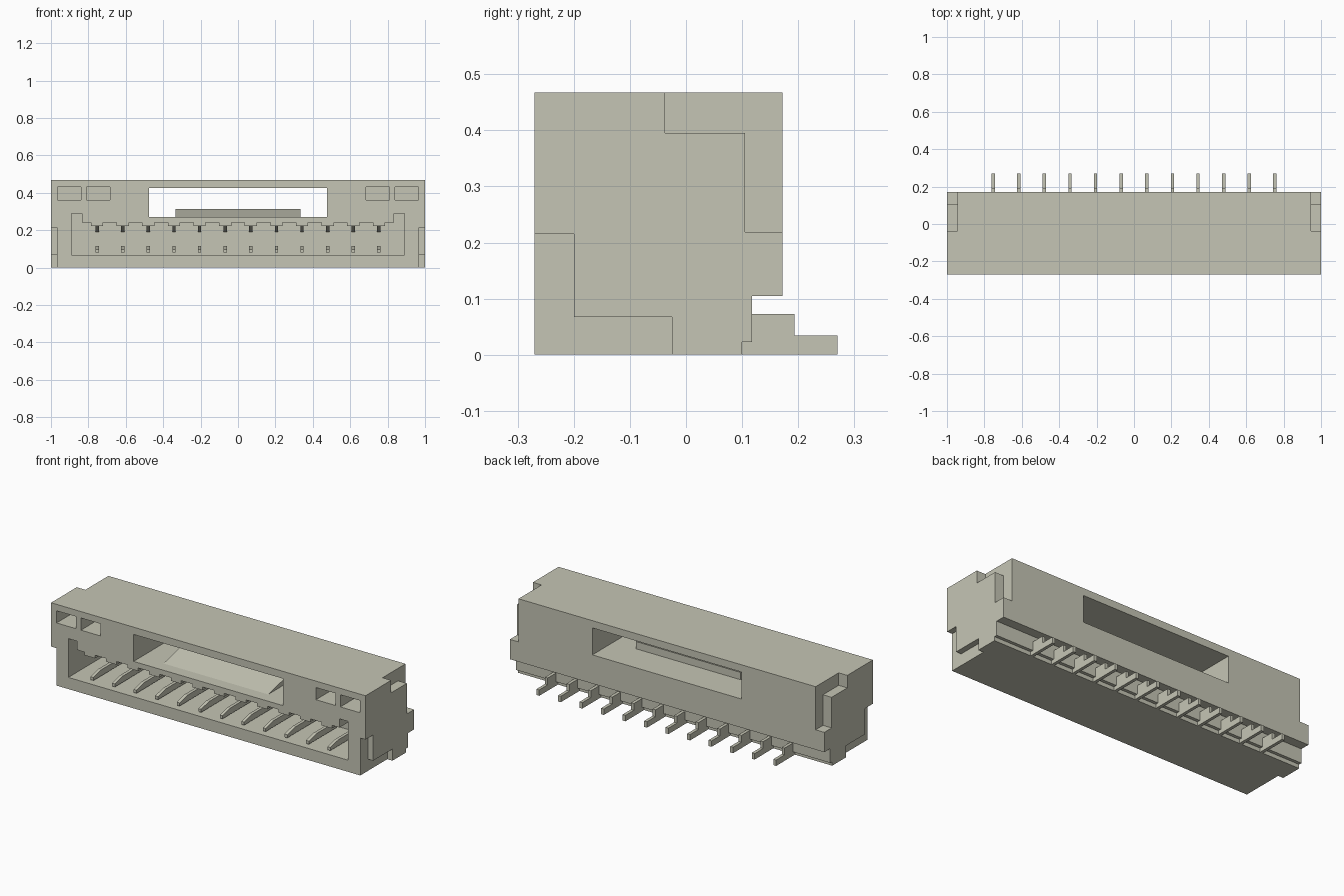
import bpy, bmesh
from mathutils import Vector

old = bpy.data.objects.get("Cube")
if old:
    bpy.data.objects.remove(old, do_unlink=True)

mat = bpy.data.materials.new("ivory_plastic")
mat.use_nodes = True
COLOUR = (0.56, 0.56, 0.46, 1)
mat.diffuse_color = COLOUR
mat.node_tree.nodes["Principled BSDF"].inputs["Base Color"].default_value = COLOUR


def prism(name, points, start, end, axis="x"):
    """Extrude a (y, z) profile along x, or an (x, z) profile along y."""
    bm = bmesh.new()
    if axis == "x":
        verts = [bm.verts.new((start, a, b)) for a, b in points]
        move = Vector((end - start, 0, 0))
    else:
        verts = [bm.verts.new((a, start, b)) for a, b in points]
        move = Vector((0, end - start, 0))
    face = bm.faces.new(verts)
    ext = bmesh.ops.extrude_face_region(bm, geom=[face])
    bmesh.ops.translate(bm, vec=move,
                        verts=[g for g in ext["geom"] if isinstance(g, bmesh.types.BMVert)])
    bmesh.ops.recalc_face_normals(bm, faces=bm.faces)
    mesh = bpy.data.meshes.new(name)
    bm.to_mesh(mesh)
    bm.free()
    mesh.materials.append(mat)
    obj = bpy.data.objects.new(name, mesh)
    bpy.context.collection.objects.link(obj)
    return obj


def rect(a0, a1, b0, b1):
    return [(a0, b0), (a1, b0), (a1, b1), (a0, b1)]


def cut(target, cutter):
    cutter.hide_render = True
    mod = target.modifiers.new("cut", "BOOLEAN")
    mod.object = cutter
    mod.operation = "DIFFERENCE"
    mod.solver = "EXACT"
    bpy.context.view_layer.objects.active = target
    bpy.ops.object.modifier_apply(modifier=mod.name)
    bpy.data.objects.remove(cutter, do_unlink=True)


FRONT, BACK, TOP = -0.27, 0.172, 0.467
PITCH = 0.137
PINS = [(i - 5.5) * PITCH for i in range(12)]

# Housing with a stepped lower rear edge
housing = prism("housing", [(FRONT, 0), (0.1, 0), (0.1, 0.023), (0.118, 0.023),
                            (0.118, 0.105), (BACK, 0.105), (BACK, TOP), (FRONT, TOP)], -1, 1)

# Mating cavity, with taller ends and a small lug over each contact
outline = [(-0.89, 0.067), (0.89, 0.067), (0.89, 0.29), (0.835, 0.29), (0.835, 0.24)]
for x in reversed(PINS):
    outline += [(x + 0.033, 0.24), (x + 0.033, 0.222), (x - 0.033, 0.222), (x - 0.033, 0.24)]
outline += [(-0.835, 0.24), (-0.835, 0.29), (-0.89, 0.29)]
cut(housing, prism("cavity_cutter", outline, -0.4, 0.04, "y"))

# Latch window right through the housing
cut(housing, prism("window_cutter", rect(-0.475, 0.475, 0.27, 0.425), -0.4, 0.4, "y"))

for side in (-1, 1):
    # Key pockets in the front face
    for inner, outer in ((0.685, 0.81), (0.84, 0.965)):
        cut(housing, prism("pocket_cutter", rect(side * inner, side * outer, 0.36, 0.43),
                           -0.4, -0.12, "y"))
    # Lower front side recess
    cut(housing, prism("front_recess_cutter", [(-0.4, -0.1), (-0.025, -0.1), (-0.025, 0.067),
                                               (-0.2, 0.067), (-0.2, 0.215), (-0.4, 0.215)],
                       side * 0.967, side * 1.2))
    # Upper rear side recess
    cut(housing, prism("rear_recess_cutter", [(-0.037, 0.6), (-0.037, 0.395), (0.105, 0.395),
                                              (0.105, 0.219), (0.4, 0.219), (0.4, 0.6)],
                       side * 0.945, side * 1.2))

# Latch ramp standing on the window floor
prism("latch_ramp", [(-0.21, 0.268), (-0.02, 0.268), (-0.02, 0.312)], -0.333, 0.333)

# Contacts: lower blade, upper spring arm and soldering tail
HALF = 0.009
for i, x in enumerate(PINS, 1):
    span = (x - HALF, x + HALF)
    prism(f"contact_blade_{i}", [(-0.25, 0.08), (0.05, 0.08), (0.05, 0.115),
                                 (-0.18, 0.115), (-0.25, 0.098)], *span)
    prism(f"contact_arm_{i}", [(-0.22, 0.23), (0.05, 0.19), (0.05, 0.235), (-0.22, 0.235)], *span)
    prism(f"contact_tail_{i}", [(0.09, 0), (0.27, 0), (0.27, 0.034), (0.193, 0.034),
                                (0.193, 0.073), (0.09, 0.073)], *span)
